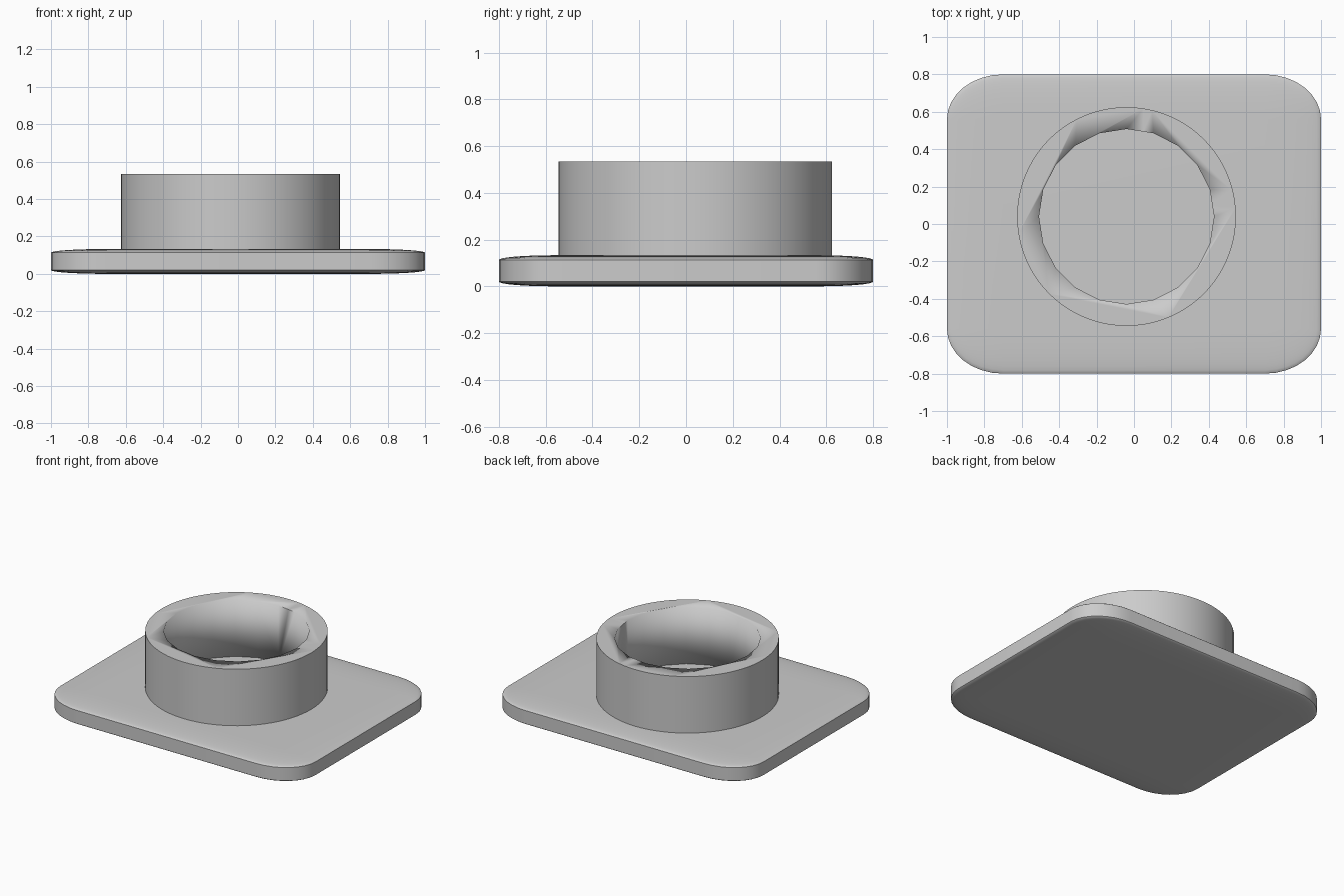
import bpy, bmesh, math

if "Cube" in bpy.data.objects:
    bpy.data.objects.remove(bpy.data.objects["Cube"])

CX, CY = -0.04, 0.04          # ring centre
PLATE_TOP, RING_TOP = 0.133, 0.533
OUTER_R, INNER_R = 0.585, 0.468

grey = bpy.data.materials.new("grey")
grey.diffuse_color = (0.6, 0.6, 0.6, 1)
grey.use_nodes = True
grey.node_tree.nodes["Principled BSDF"].inputs["Base Color"].default_value = grey.diffuse_color


def add_object(name, bm):
    mesh = bpy.data.meshes.new(name)
    bm.to_mesh(mesh)
    bm.free()
    mesh.materials.append(grey)
    ob = bpy.data.objects.new(name, mesh)
    bpy.context.collection.objects.link(ob)
    bpy.ops.object.select_all(action='DESELECT')
    ob.select_set(True)
    bpy.context.view_layer.objects.active = ob
    bpy.ops.object.shade_smooth_by_angle(angle=math.radians(30))
    return ob


# base plate: rounded cube flattened so its soft edge becomes a shallow dome
bm = bmesh.new()
bmesh.ops.create_cube(bm, size=2)
bmesh.ops.bevel(bm, geom=bm.edges[:], offset=0.3, segments=8, profile=0.5,
                affect='EDGES')
for v in bm.verts:
    v.co = (v.co.x, v.co.y * 0.8, (v.co.z + 1) * PLATE_TOP / 2)
add_object("base_plate", bm)

# ring: smooth round outside
bm = bmesh.new()
bmesh.ops.create_cone(bm, cap_ends=True, segments=80, radius1=OUTER_R,
                      radius2=OUTER_R, depth=RING_TOP - PLATE_TOP + 0.01)
for v in bm.verts:
    v.co += type(v.co)((CX, CY, (RING_TOP + PLATE_TOP - 0.01) / 2))
ring = add_object("ring", bm)

# bore: twenty-sided hole through the ring
bm = bmesh.new()
bmesh.ops.create_cone(bm, cap_ends=True, segments=20, radius1=INNER_R,
                      radius2=INNER_R, depth=2)
for v in bm.verts:
    v.co += type(v.co)((CX, CY, 0.3))
bore = add_object("bore_cutter", bm)
bore.hide_render = True
bore.hide_set(True)

cut = ring.modifiers.new("bore", 'BOOLEAN')
cut.operation = 'DIFFERENCE'
cut.solver = 'EXACT'
cut.object = bore
bpy.context.view_layer.objects.active = ring
ring.select_set(True)
# cut before smoothing so the rim stays sharp
ring.modifiers.move(len(ring.modifiers) - 1, 0)
